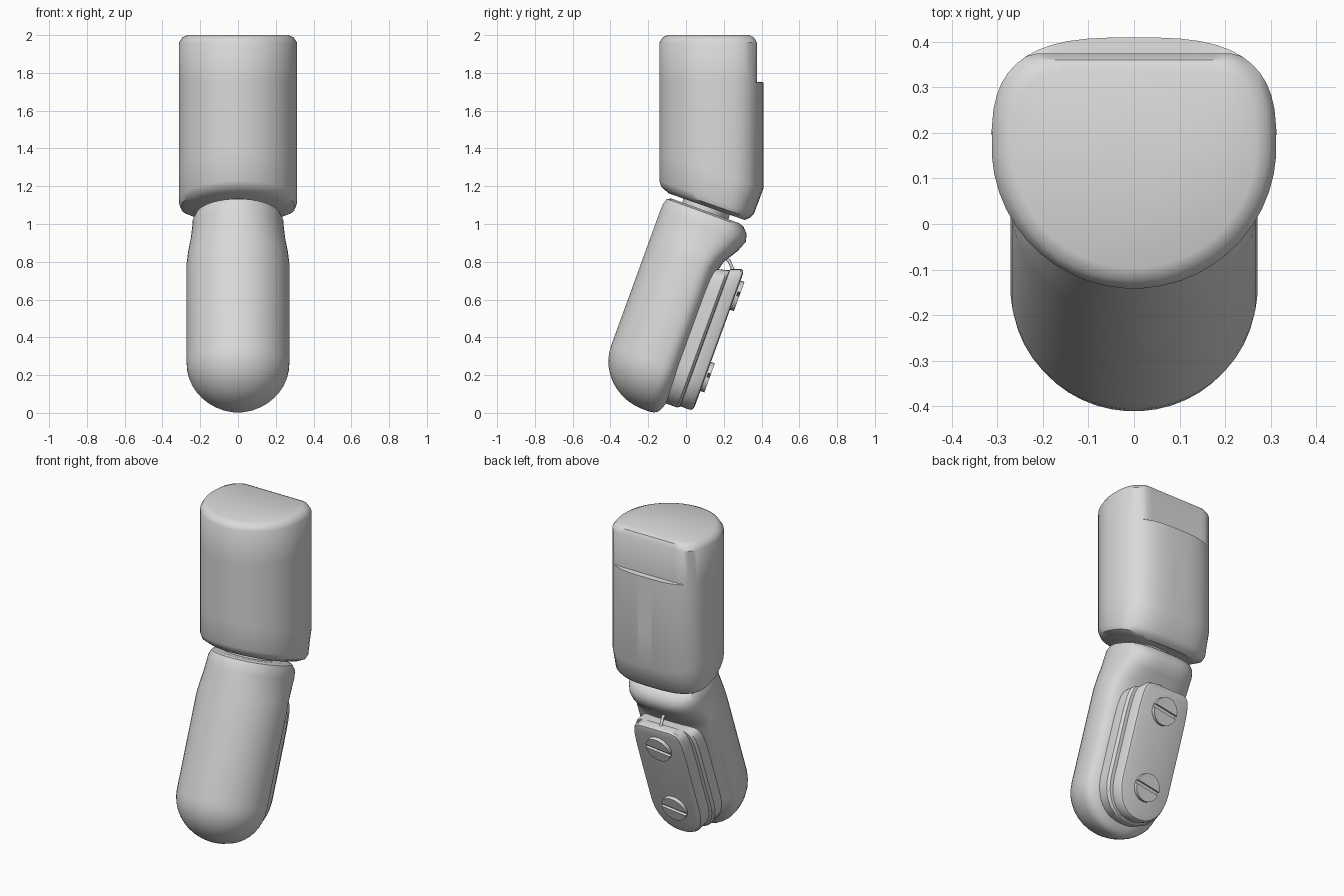
import bpy, bmesh
from math import sin, cos, pi, radians

cube = bpy.data.objects.get("Cube")
if cube:
    bpy.data.objects.remove(cube)

TILT = radians(-20)
SIDES = 48

grey = bpy.data.materials.new("plain_grey")
grey.use_nodes = True
grey.diffuse_color = (0.7, 0.7, 0.7, 1)
bsdf = next(n for n in grey.node_tree.nodes if n.type == 'BSDF_PRINCIPLED')
bsdf.inputs["Base Color"].default_value = (0.7, 0.7, 0.7, 1)


def section(half, front, back, mid, p_front=2.0, p_back=3.0):
    """Closed outline, rounded towards the front and squarer towards the back."""
    pts = []
    for i in range(SIDES):
        t = 2 * pi * (i + 0.5) / SIDES
        c, s = cos(t), sin(t)
        p = p_back if s > 0 else p_front
        reach = (back - mid) if s > 0 else (mid - front)
        x = half * abs(c) ** (2 / p) * (1 if c > 0 else -1)
        y = mid + reach * abs(s) ** (2 / p) * (1 if s > 0 else -1)
        pts.append((x, y))
    return pts


def finish(name, bm, tilt=0.0):
    bmesh.ops.recalc_face_normals(bm, faces=bm.faces)
    mesh = bpy.data.meshes.new(name)
    bm.to_mesh(mesh)
    bm.free()
    mesh.materials.append(grey)
    ob = bpy.data.objects.new(name, mesh)
    ob.rotation_euler.x = tilt
    bpy.context.collection.objects.link(ob)
    return ob


def loft(name, rings, tilt=0.0):
    bm = bmesh.new()
    rows = [[bm.verts.new(p) for p in ring] for ring in rings]
    for a, b in zip(rows, rows[1:]):
        for i in range(SIDES):
            j = (i + 1) % SIDES
            bm.faces.new((a[i], a[j], b[j], b[i]))
    bm.faces.new(rows[0])
    bm.faces.new(rows[-1])
    return finish(name, bm, tilt)


def rod(name, x, y0, y1, z, r, sides, tilt=0.0):
    """Cylinder along the local y axis."""
    bm = bmesh.new()
    bmesh.ops.create_cone(bm, cap_ends=True, segments=sides, radius1=r, radius2=r, depth=y1 - y0)
    for v in bm.verts:
        v.co = (x + v.co.x, (y0 + y1) / 2 + v.co.z, z + v.co.y)
    return finish(name, bm, tilt)


def slab(name, centre, size, roll, tilt):
    """Box turned about the local y axis."""
    bm = bmesh.new()
    bmesh.ops.create_cube(bm, size=1)
    for v in bm.verts:
        x, y, z = (v.co[k] * size[k] for k in range(3))
        v.co = (centre[0] + x * cos(roll) - z * sin(roll), centre[1] + y,
                centre[2] + x * sin(roll) + z * cos(roll))
    return finish(name, bm, tilt)


def activate(ob):
    bpy.ops.object.select_all(action='DESELECT')
    ob.select_set(True)
    bpy.context.view_layer.objects.active = ob


def cut(ob, cutter):
    bpy.context.view_layer.update()
    mod = ob.modifiers.new("cut", 'BOOLEAN')
    mod.operation = 'DIFFERENCE'
    mod.solver = 'EXACT'
    mod.object = cutter
    activate(ob)
    bpy.ops.object.modifier_apply(modifier=mod.name)
    bpy.data.objects.remove(cutter)


def smooth(ob, angle=35):
    activate(ob)
    bpy.ops.object.shade_smooth_by_angle(angle=radians(angle))


# Upper segment: height, slope, inset, back limit, flat cut of the back
FLAT = 0.375
upper_rings = []
for z, slope, inset, back, flat in [
        (2.0, 0, 0.045, 0.41, FLAT - 0.04), (1.988, 0, 0.018, 0.41, FLAT - 0.015),
        (1.96, 0, 0, 0.41, FLAT), (1.753, 0, 0, 0.41, FLAT), (1.75, 0, 0, 0.41, 1),
        (1.33, 0.35, 0, 0.41, 1), (1.18, 0.35, 0, 0.36, 1),
        (1.15, 0.35, 0.012, 0.35, 1), (1.13, 0.35, 0.05, 0.36, 1)]:
    outline = section(0.313 - inset, -0.142 + inset, back - inset, 0.17)
    upper_rings.append([(x, min(y, flat), z - slope * min(y, flat)) for x, y in outline])
upper = loft("upper_segment", upper_rings)
cut(upper, rod("socket_cutter", 0, 0.33, 0.5, 1.44, 0.05, 6))
smooth(upper)

# Lower segment: height, half width, front, back
profile = [(1.04, 0.2, -0.46, -0.08), (1.03, 0.225, -0.483, -0.05), (1.0, 0.24, -0.493, -0.022),
           (0.96, 0.243, -0.495, -0.012), (0.9, 0.25, -0.495, -0.035),
           (0.82, 0.265, -0.495, -0.085), (0.76, 0.272, -0.495, -0.1)]
for i in range(11):
    t = radians(88) * i / 10
    profile.append((0.2 - 0.26 * sin(t), 0.272 * cos(t),
                    -0.22 - 0.275 * cos(t), -0.22 + 0.12 * cos(t) ** 0.4))
lower = loft("lower_segment",
             [[(x, y, w) for x, y in section(h, f, b, -0.22)] for w, h, f, b in profile], TILT)
smooth(lower)

# Neck joining the two segments
neck = loft("neck_joint", [[(x, y, w) for x, y in section(0.15, -0.4, -0.14, -0.27, 2, 2)]
                           for w in (1.0, 1.1)], TILT)
smooth(neck)


# Stepped back plate: depth, half width, bottom, top
plate = loft("back_plate", [
    [(x, u, w) for x, w in section(h, low, top, 0.25, 2.3, 9)]
    for u, h, low, top in [(-0.13, 0.215, 0.01, 0.765), (-0.055, 0.215, 0.01, 0.785),
                           (-0.042, 0.2, 0.018, 0.79), (-0.04, 0.18, 0.022, 0.795),
                           (0.015, 0.175, 0.022, 0.815), (0.027, 0.168, 0.03, 0.812),
                           (0.032, 0.15, 0.048, 0.795)]], TILT)
cut(plate, rod("pinhole_cutter", 0, 0.0, 0.1, 0.445, 0.015, 12, TILT))
smooth(plate)

# Slotted screws
for label, w in (("upper", 0.675), ("lower", 0.217)):
    screw = rod(label + "_screw", 0, 0.0, 0.054, w, 0.082, 24, TILT)
    cut(screw, slab("slot_cutter", (0, 0.054, w), (0.3, 0.03, 0.022), radians(8), TILT))
    smooth(screw)

# Small wire between plate and lower segment
wire = bpy.data.curves.new("wire", 'CURVE')
wire.dimensions = '3D'
wire.bevel_depth = 0.009
wire.use_fill_caps = True
path = wire.splines.new('POLY')
path.points.add(2)
for point, (y, z) in zip(path.points, [(-0.11, 0.845), (-0.06, 0.835), (-0.02, 0.79)]):
    point.co = (0, y, z, 1)
wire.materials.append(grey)
wire_object = bpy.data.objects.new("wire", wire)
wire_object.rotation_euler.x = TILT
bpy.context.collection.objects.link(wire_object)
